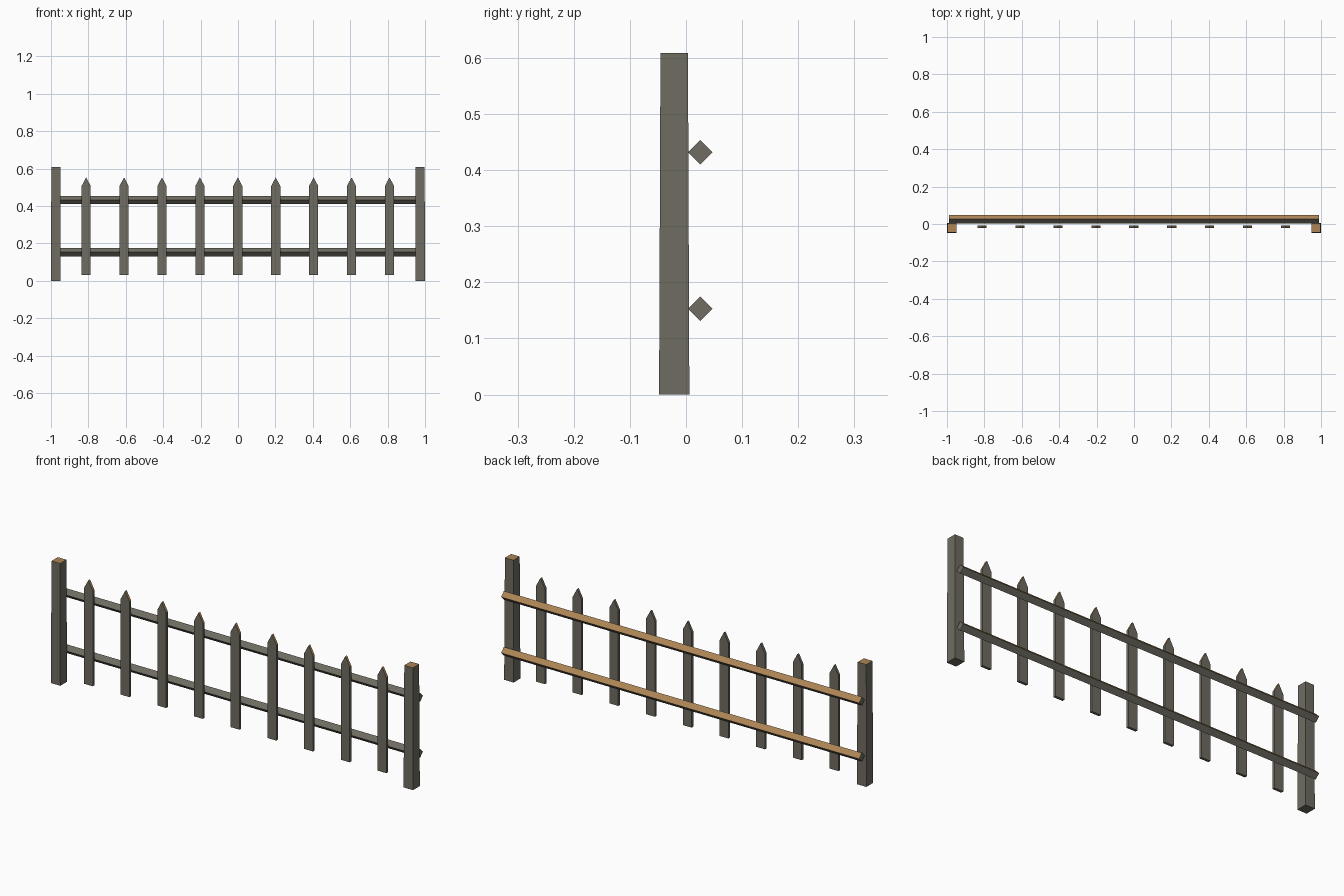
import bpy, bmesh

if "Cube" in bpy.data.objects:
    bpy.data.objects.remove(bpy.data.objects["Cube"])


def material(name, rgb):
    m = bpy.data.materials.new(name)
    m.diffuse_color = (*rgb, 1)
    m.use_nodes = True
    m.node_tree.nodes["Principled BSDF"].inputs["Base Color"].default_value = m.diffuse_color
    return m


GREY = material("weathered_grey_wood", (0.16, 0.15, 0.12))
TAN = material("cut_tan_wood", (0.42, 0.235, 0.092))


def loft(name, ring_a, ring_b, is_tan):
    """Solid between two matching rings; is_tan(normal) picks the tan faces."""
    bm = bmesh.new()
    a = [bm.verts.new(p) for p in ring_a]
    b = [bm.verts.new(p) for p in ring_b]
    bm.faces.new(a)
    bm.faces.new(b)
    for i in range(len(a)):
        j = (i + 1) % len(a)
        bm.faces.new((a[i], a[j], b[j], b[i]))
    bmesh.ops.recalc_face_normals(bm, faces=bm.faces)
    bm.normal_update()
    for f in bm.faces:
        f.material_index = 1 if is_tan(f.normal) else 0
    me = bpy.data.meshes.new(name)
    bm.to_mesh(me)
    bm.free()
    me.materials.append(GREY)
    me.materials.append(TAN)
    ob = bpy.data.objects.new(name, me)
    bpy.context.collection.objects.link(ob)
    return ob


def square(cx, cy, hx, hy, z):
    return [(cx + sx * hx, cy + sy * hy, z)
            for sx, sy in ((-1, -1), (1, -1), (1, 1), (-1, 1))]


# Tapered end posts with tan tops
for side, s in (("left", -1), ("right", 1)):
    loft(f"{side}_post",
         square(s * 0.974, -0.021, 0.026, 0.027, 0),
         square(s * 0.974, -0.021, 0.0238, 0.0245, 0.609),
         lambda n: n.z > 0.9)

# Diamond rails with a tan upper back face
R = 0.0218
for label, z in (("lower", 0.153), ("upper", 0.432)):
    ends = [[(x, 0.0255 + dy * R, z + dz * R)
             for dy, dz in ((-1, 0), (0, -1), (1, 0), (0, 1))]
            for x in (-0.989, 0.988)]
    loft(f"{label}_rail", *ends, lambda n: n.z > 0.3 and n.y > 0.3)

# Pointed pickets
PROFILE = [(-0.0245, 0.03), (0.0245, 0.03), (0.0245, 0.507),
           (0, 0.553), (-0.0245, 0.507)]
for i in range(9):
    cx = (i - 4) * 0.2027 - 0.001
    front, back = [[(cx + x, y, z) for x, z in PROFILE]
                   for y in (-0.021, -0.008)]
    loft(f"picket_{i + 1}", front, back, lambda n: n.z > 0.3 and n.x > 0.3)
